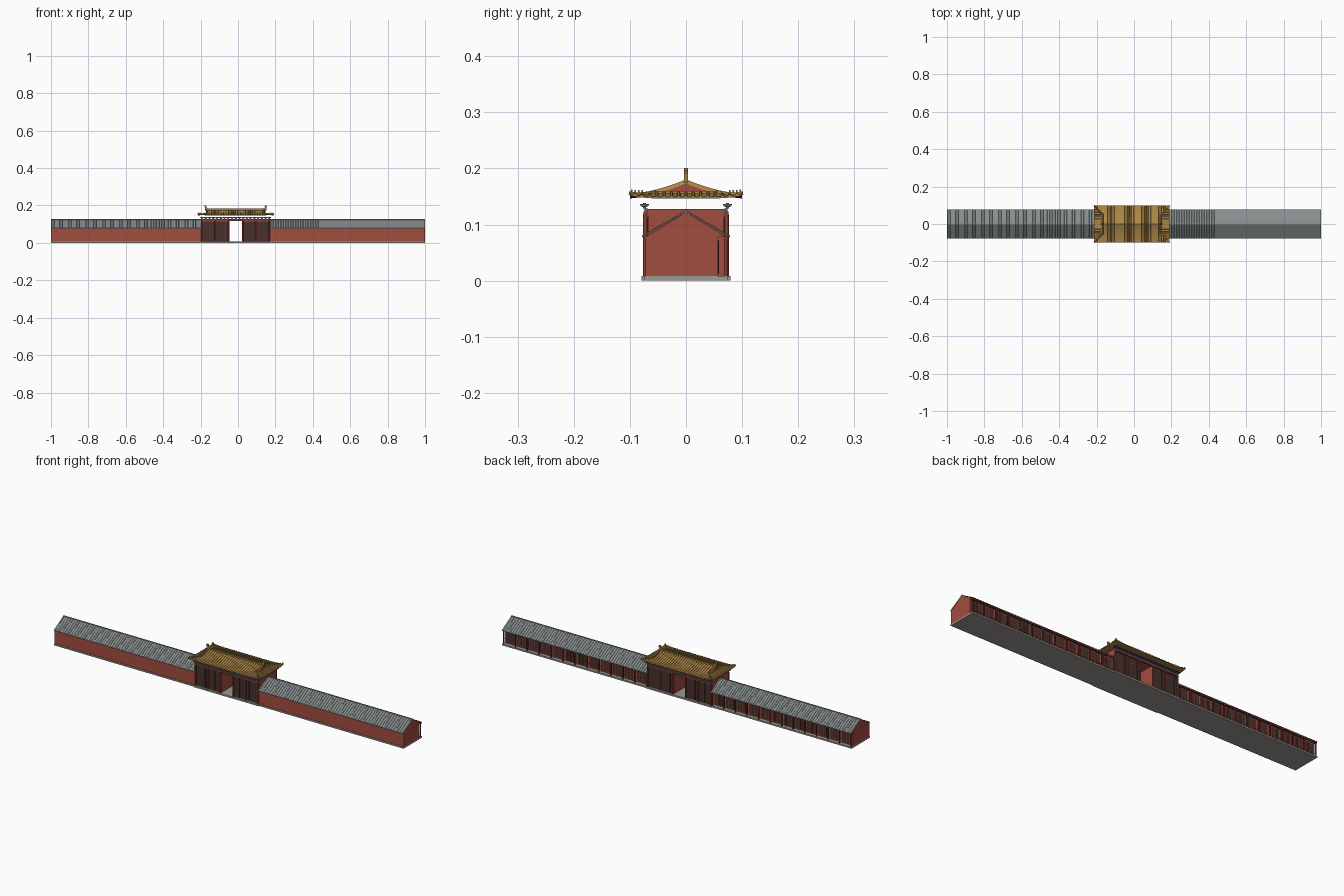
import bpy, bmesh, math
from mathutils import Vector as V

if "Cube" in bpy.data.objects:
    bpy.data.objects.remove(bpy.data.objects["Cube"])

CX = -0.0125            # gatehouse centre
GW, GY = 0.183, 0.068   # gatehouse half width, half depth
RX, RY = 0.2025, 0.1    # upper roof half sizes
GX = 0.158              # gable plane offset
OPEN = 0.034            # half width of the passage


def mat(name, c):
    m = bpy.data.materials.new(name)
    m.diffuse_color = (*c, 1)
    m.use_nodes = True
    m.node_tree.nodes["Principled BSDF"].inputs["Base Color"].default_value = m.diffuse_color
    return m


RED = mat("red plaster", (0.36, 0.075, 0.05))
DKRED = mat("column red", (0.25, 0.045, 0.035))
BROWN = mat("lattice brown", (0.065, 0.03, 0.027))
SLATE = mat("grey tile", (0.24, 0.27, 0.265))
STONE = mat("stone", (0.33, 0.32, 0.29))
GOLD = mat("gold tile", (0.42, 0.24, 0.065))
BLUE = mat("bracket blue", (0.07, 0.10, 0.13))


def done(bm, name, m):
    bmesh.ops.recalc_face_normals(bm, faces=bm.faces)
    me = bpy.data.meshes.new(name)
    bm.to_mesh(me)
    bm.free()
    me.materials.append(m)
    o = bpy.data.objects.new(name, me)
    bpy.context.collection.objects.link(o)
    return o


def add_box(bm, x0, x1, y0, y1, z0, z1):
    v = [bm.verts.new((x, y, z)) for z in (z0, z1)
         for x, y in ((x0, y0), (x1, y0), (x1, y1), (x0, y1))]
    for f in ((0, 1, 2, 3), (4, 5, 6, 7), (0, 1, 5, 4), (1, 2, 6, 5), (2, 3, 7, 6), (3, 0, 4, 7)):
        bm.faces.new([v[i] for i in f])


def boxes(name, m, items):
    bm = bmesh.new()
    for b in items:
        add_box(bm, *b)
    return done(bm, name, m)


def columns(name, m, pts, r, z0, z1):
    bm = bmesh.new()
    for x, y in pts:
        c = bmesh.ops.create_cone(bm, cap_ends=True, segments=8, radius1=r, radius2=r, depth=z1 - z0)
        bmesh.ops.translate(bm, verts=c["verts"], vec=(x, y, (z0 + z1) / 2))
    o = done(bm, name, m)
    for p in o.data.polygons:
        p.use_smooth = len(p.vertices) == 4


def sweep(bm, pts, w, h):
    """low trapezoid rib lying along a line of points"""
    pts = [V(p) for p in pts]
    d = (pts[-1] - pts[0])
    s = V((-d.y, d.x, 0)).normalized() * w / 2
    rows = [[bm.verts.new(q) for q in (p - s, p - s * .6 + V((0, 0, h)), p + s * .6 + V((0, 0, h)), p + s)]
            for p in pts]
    for a, b in zip(rows, rows[1:]):
        for i in range(4):
            bm.faces.new((a[i], a[(i + 1) % 4], b[(i + 1) % 4], b[i]))
    bm.faces.new(rows[0])
    bm.faces.new(rows[-1])


def prism(bm, prof, x0, x1):
    """(y, z) profile extruded along x"""
    a = [bm.verts.new((x0, y, z)) for y, z in prof]
    b = [bm.verts.new((x1, y, z)) for y, z in prof]
    bm.faces.new(a)
    bm.faces.new(b)
    n = len(prof)
    for i in range(n):
        bm.faces.new((a[i], a[(i + 1) % n], b[(i + 1) % n], b[i]))


# ---- stone base
boxes("stone_base", STONE, [(-1, 1, -0.075, 0.075, 0, 0.008),
                            (CX - 0.187, CX + 0.187, -0.079, 0.079, 0, 0.0085)])

# ---- gallery wings: closed front, open colonnade at the back
for side, x0, x1 in (("left", -1, CX - GW), ("right", CX + GW, 1)):
    outer, inner = (x0, x1) if side == "left" else (x1, x0)
    boxes(side + "_wing_walls", RED, [
        (x0, x1, -0.072, -0.066, 0.008, 0.08), (x0, x1, 0.053, 0.057, 0.008, 0.078),
        (min(outer, outer * .994), max(outer, outer * .994), -0.072, 0.057, 0.008, 0.08)])
    bm = bmesh.new()
    e = outer * .993
    prism(bm, [(-0.072, 0.078), (0.072, 0.078), (0, 0.122)], outer * .9995, e)
    done(bm, side + "_wing_gable", RED)
    n = 12
    xs = [x0 + 0.005 + (x1 - x0 - 0.01) * i / n for i in range(n + 1)]
    columns(side + "_wing_columns", DKRED, [(x, 0.071) for x in xs], 0.0032, 0.008, 0.077)
    # lattice panels with mullions behind the colonnade
    boxes(side + "_wing_lattice", BROWN, [(a + 0.004, b - 0.004, 0.057, 0.0582, 0.012, 0.072)
                                          for a, b in zip(xs, xs[1:])])
    boxes(side + "_wing_mullions", DKRED, [(a + (b - a) * k / 4 - .0008, a + (b - a) * k / 4 + .0008, 0.058, 0.0592, 0.012, 0.072)
                                           for a, b in zip(xs, xs[1:]) for k in (1, 2, 3)]
          + [(x0, x1, 0.058, 0.0592, 0.028, 0.030)])
    boxes(side + "_wing_eave_beam", DKRED, [(x0, x1, 0.068, 0.074, 0.0735, 0.079),
                                            (x0, x1, -0.074, -0.07, 0.075, 0.079)])
    bm = bmesh.new()
    prism(bm, [(-0.078, 0.077), (0, 0.122), (0.078, 0.077), (0.078, 0.0795), (0, 0.1245), (-0.078, 0.0795)], x0, x1)
    count = 62
    for i in range(count):
        x = x0 + (x1 - x0) * (i + .5) / count
        for s in (-1, 1):
            sweep(bm, [(x, s * 0.078, 0.0793), (x, 0, 0.1243)], 0.005, 0.0012)
    add_box(bm, x0, x1, -0.002, 0.002, 0.122, 0.1265)
    done(bm, side + "_wing_roof", SLATE)

# ---- gatehouse rooms either side of a passage
S = (-1, 1)


def mx(s, a, b):
    return (CX + min(s * a, s * b), CX + max(s * a, s * b))


boxes("gatehouse_rooms", RED, [(*mx(s, OPEN, GW), -GY, GY, 0.008, 0.128) for s in S]
      + [(CX - OPEN, CX + OPEN, -GY, GY, 0.12, 0.128)])
boxes("gatehouse_panels", BROWN, [(*mx(s, OPEN + .005, GW - .004), min(t * GY, t * .071), max(t * GY, t * .071), 0.01, 0.114)
                                  for s in S for t in S])
boxes("gatehouse_lattice_bars", BROWN, [(*mx(s, OPEN + .145 * k / 8, OPEN + .145 * k / 8 + .002),
                                         min(t * .07, t * .0722), max(t * .07, t * .0722), 0.01, 0.114)
                                        for s in S for t in S for k in range(1, 8)])
columns("gatehouse_columns", DKRED, [(CX + s * x, t * 0.0725) for s in S for t in S for x in (OPEN + .003, 0.108, GW - .003)],
        0.004, 0.008, 0.118)
boxes("gatehouse_lintels", DKRED, [(CX - GW, CX + GW, min(t * GY, t * .076), max(t * GY, t * .076), 0.116, 0.123) for t in S])
boxes("painted_beams", BLUE, [(CX - GW, CX + GW, min(t * GY, t * .074), max(t * GY, t * .074), 0.123, 0.129) for t in S])
# bracket sets: stacked, widening arms
br = []
for t in S:
    for k in range(19):
        x = CX - 0.18 + 0.02 * k
        br += [(x - w, x + w, t * 0.074 - d, t * 0.074 + d, z, z + .0028)
               for w, d, z in ((.003, .003, .129), (.006, .0055, .1315), (.0085, .008, .134))]
    br.append((CX - 0.19, CX + 0.19, t * 0.074 - .003, t * 0.074 + .003, .1345, .138))
boxes("eave_brackets", BLUE, br)


# ---- hip-and-gable upper roof
def zf(a):              # sagging slope height at distance a from the ridge
    u = 1 - a / RY
    return 0.148 + 0.009 * u + 0.017 * u * u


def lift(x, y):         # upturned corners
    c = max(0, abs(x) - 0.13) / (RX - 0.13) * max(0, abs(y) - 0.05) / 0.05
    return 0.005 * c * c


def P(x, y, up=0.0):
    a = abs(y) if abs(x) <= GX + 1e-6 else max(abs(y), RY - (RX - abs(x)))
    return (CX + x, y, zf(a) + lift(x, y) + up)


SK = RX - GX
bm = bmesh.new()
N, M = 8, 24
for t in S:
    rows = []
    for j in range(N + 1):          # main slopes
        y = RY * j / N
        w = GX + max(0, y - (RY - SK))
        rows.append([bm.verts.new(P(w * (2 * i / M - 1), t * y)) for i in range(M + 1)])
    sk = []
    for j in range(5):              # end skirts
        d = SK * j / 4
        sk.append([bm.verts.new((CX + t * (GX + d), y, zf(RY - SK + d) + lift(GX + d, y)))
                   for y in [(RY - SK + d) * (2 * i / 12 - 1) for i in range(13)]])
    for g in (rows, sk):
        for a, b in zip(g, g[1:]):
            for i in range(len(a) - 1):
                bm.faces.new((a[i], a[i + 1], b[i + 1], b[i]))
bmesh.ops.remove_doubles(bm, verts=bm.verts, dist=1e-5)
roof = done(bm, "upper_roof", GOLD)
sol = roof.modifiers.new("thickness", "SOLIDIFY")
sol.thickness, sol.offset = 0.003, 0

# tile ribs
bm = bmesh.new()
for i in range(31):
    x = -0.195 + 0.013 * i
    y0 = 0 if abs(x) <= GX else abs(x) - GX + RY - SK
    for t in S:
        sweep(bm, [P(x, t * (y0 + (RY - y0) * k / 6), 0.001) for k in range(7)], 0.006, 0.003)
for i in range(15):
    y = -0.091 + 0.013 * i
    d0 = max(0, abs(y) - (RY - SK))
    for t in S:
        sweep(bm, [(CX + t * (GX + d), y, zf(RY - SK + d) + lift(GX + d, y) + .001)
                   for d in [d0 + (SK - d0) * k / 3 for k in range(4)]], 0.006, 0.003)
done(bm, "roof_tile_ribs", GOLD)

# gable infill
bm = bmesh.new()
A = RY - SK
for s in S:
    prism(bm, [(A * k / 5, zf(abs(A * k / 5)) - .001) for k in range(-5, 6)] + [(A, 0.151), (-A, 0.151)],
          CX + s * (GX - .004), CX + s * (GX + .0005))
done(bm, "roof_gables", RED)

# ridges: main, gable edge, hips, with finials and small figures
bm = bmesh.new()
add_box(bm, CX - GX, CX + GX, -0.003, 0.003, 0.172, 0.181)
add_box(bm, CX - GX, CX + GX, -0.004, 0.004, 0.181, 0.183)
for s in S:
    fin = [(0.142, 0.174), (0.164, 0.174), (0.165, 0.19), (0.168, 0.197), (0.162, 0.2005), (0.155, 0.197), (0.157, 0.19), (0.15, 0.186)]
    rows = [[bm.verts.new((CX + s * x, y, z)) for x, z in fin] for y in (-0.004, 0.004)]
    for r in rows:
        bm.faces.new(r)
    for i in range(len(fin)):
        j = (i + 1) % len(fin)
        bm.faces.new((rows[0][i], rows[0][j], rows[1][j], rows[1][i]))
    for t in S:
        sweep(bm, [P(s * (GX - .003), t * A * k / 6, 0) for k in range(7)], 0.007, 0.0065)
        hip = [P(s * (GX + SK * k / 5), t * (A + SK * k / 5), 0) for k in range(6)]
        sweep(bm, hip, 0.006, 0.006)
        for k in (2.5, 3.2, 3.9, 4.6):
            x, y, z = P(s * (GX + SK * k / 5), t * (A + SK * k / 5), 0)
            add_box(bm, x - .0015, x + .0015, y - .0015, y + .0015, z + .004, z + .010)
    add_box(bm, *mx(s, GX - .001, GX + .005), -A, A, zf(A) - .001, zf(A) + .004)
done(bm, "roof_ridges", GOLD)
